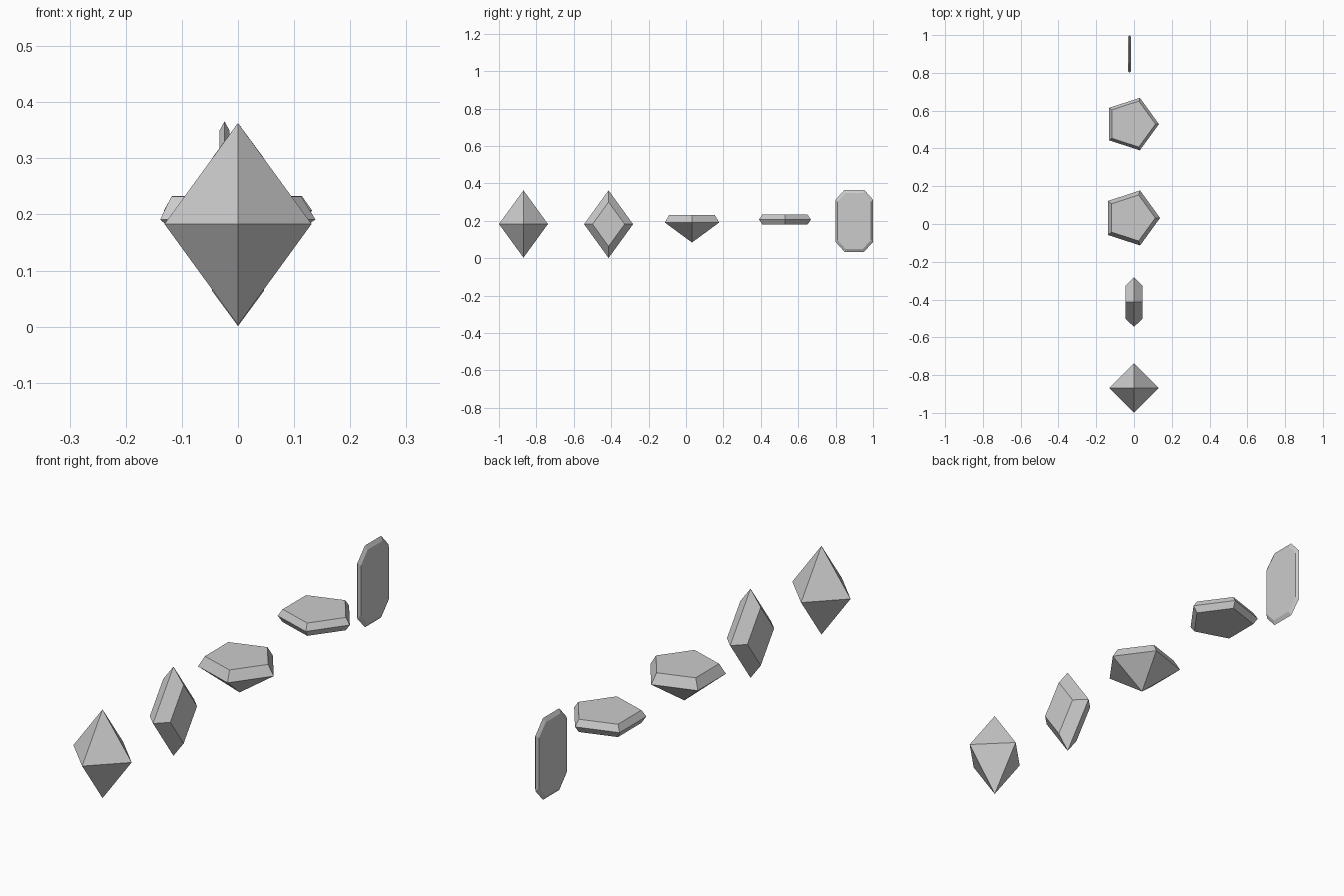
import bpy, bmesh
from math import cos, sin, pi
from mathutils import Vector

if "Cube" in bpy.data.objects:
    bpy.data.objects.remove(bpy.data.objects["Cube"])


def cut_gem(name, outline, layers, place):
    """Stack scaled copies of an outline; scale 0 makes a point. layers = (height, scale)."""
    bm = bmesh.new()
    rings = []
    for h, s in layers:
        pts = outline if s else [(0, 0)]
        rings.append([bm.verts.new(place(u * s, v * s, h)) for u, v in pts])
    n = len(outline)
    for a, b in zip(rings, rings[1:]):
        for i in range(n):
            j = (i + 1) % n
            quad = [a[i % len(a)], a[j % len(a)], b[j % len(b)], b[i % len(b)]]
            bm.faces.new(list(dict.fromkeys(quad)))
    for ring in (rings[0], rings[-1]):
        if len(ring) > 2:
            bm.faces.new(ring)
    bmesh.ops.recalc_face_normals(bm, faces=bm.faces)
    mesh = bpy.data.meshes.new(name)
    bm.to_mesh(mesh)
    bm.free()
    obj = bpy.data.objects.new(name, mesh)
    bpy.context.collection.objects.link(obj)
    return obj


def polygon(n, r):
    return [(r * cos(2 * pi * i / n), r * sin(2 * pi * i / n)) for i in range(n)]


def lying(x, y):      # outline in the ground plane, layers rise in z
    return lambda u, v, h: Vector((x + u, y + v, h))


def standing(x, y, z):   # outline in the yz plane, layers run along x
    return lambda u, v, h: Vector((x + h, y + u, z + v))


# Octahedral gem
cut_gem("octahedron_gem", polygon(4, 0.131),
        [(0.003, 0), (0.183, 1), (0.363, 0)], lying(0, -0.869))

# Upright diamond-shaped gem with flat bevelled faces
diamond = [(0.131, 0), (0, 0.181), (-0.131, 0), (0, -0.181)]
cut_gem("diamond_gem", diamond,
        [(-0.046, 0.655), (0, 1), (0.046, 0.655)], standing(0, -0.414, 0.182))

# Five-sided gem with a pointed base
cut_gem("pointed_pentagon_gem", polygon(5, 0.153),
        [(0.084, 0), (0.191, 1), (0.232, 0.835)], lying(-0.015, 0.032))

# Five-sided flat gem
cut_gem("flat_pentagon_gem", polygon(5, 0.146),
        [(0.181, 0.875), (0.207, 1), (0.233, 0.875)], lying(-0.014, 0.529))

# Tall thin gem with clipped corners
tall = [(0.1, 0.113), (0.052, 0.166), (-0.052, 0.166), (-0.1, 0.113),
        (-0.1, -0.113), (-0.052, -0.166), (0.052, -0.166), (0.1, -0.113)]
cut_gem("tall_clipped_gem", tall,
        [(-0.009, 0.9), (0, 1), (0.009, 0.9)], standing(-0.024, 0.9, 0.2))
